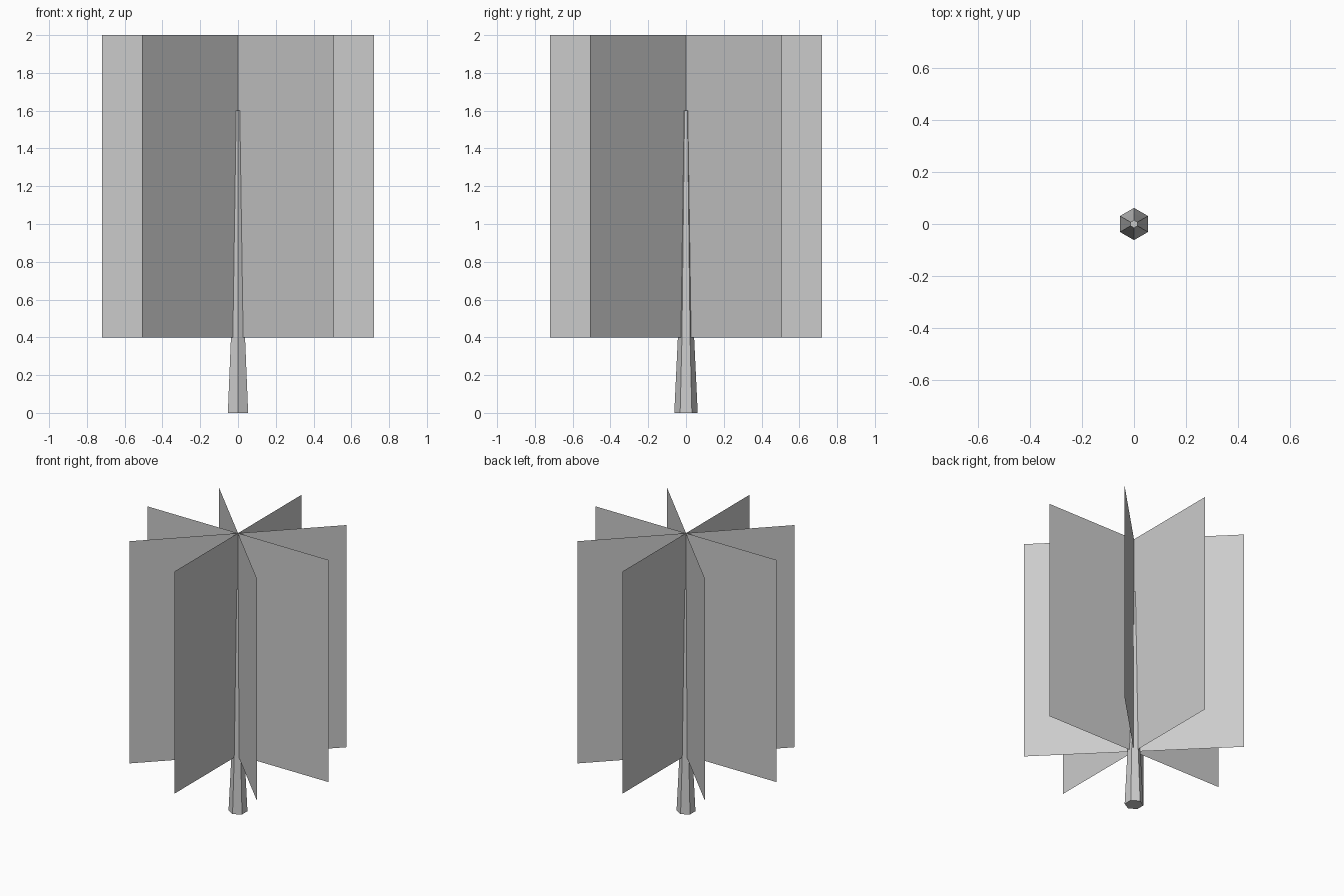
import bpy, bmesh, math

if "Cube" in bpy.data.objects:
    bpy.data.objects.remove(bpy.data.objects["Cube"])

HALF_W, Z0, Z1 = 0.72, 0.4, 2.0


def make_object(name, bm):
    mesh = bpy.data.meshes.new(name)
    bm.to_mesh(mesh)
    bm.free()
    obj = bpy.data.objects.new(name, mesh)
    bpy.context.collection.objects.link(obj)
    return obj


# Tapered six-sided trunk, corners pointing along y
bm = bmesh.new()
rings = []
for z, r in ((0.0, 0.062), (0.4, 0.043), (1.6, 0.015)):
    angles = [math.radians(90 + 60 * i) for i in range(6)]
    rings.append([bm.verts.new((r * math.cos(a), r * math.sin(a), z)) for a in angles])
for low, high in zip(rings, rings[1:]):
    for i in range(6):
        j = (i + 1) % 6
        bm.faces.new((low[i], low[j], high[j], high[i]))
bm.faces.new(rings[0][::-1])
bm.faces.new(rings[-1])
make_object("trunk", bm)

# Four crossed foliage cards, 45 degrees apart
for k in range(4):
    bm = bmesh.new()
    corners = ((-HALF_W, Z0), (HALF_W, Z0), (HALF_W, Z1), (-HALF_W, Z1))
    bm.faces.new([bm.verts.new((x, 0, z)) for x, z in corners])
    card = make_object(f"foliage_card_{k + 1}", bm)
    card.rotation_euler.z = math.radians(45 * k)
